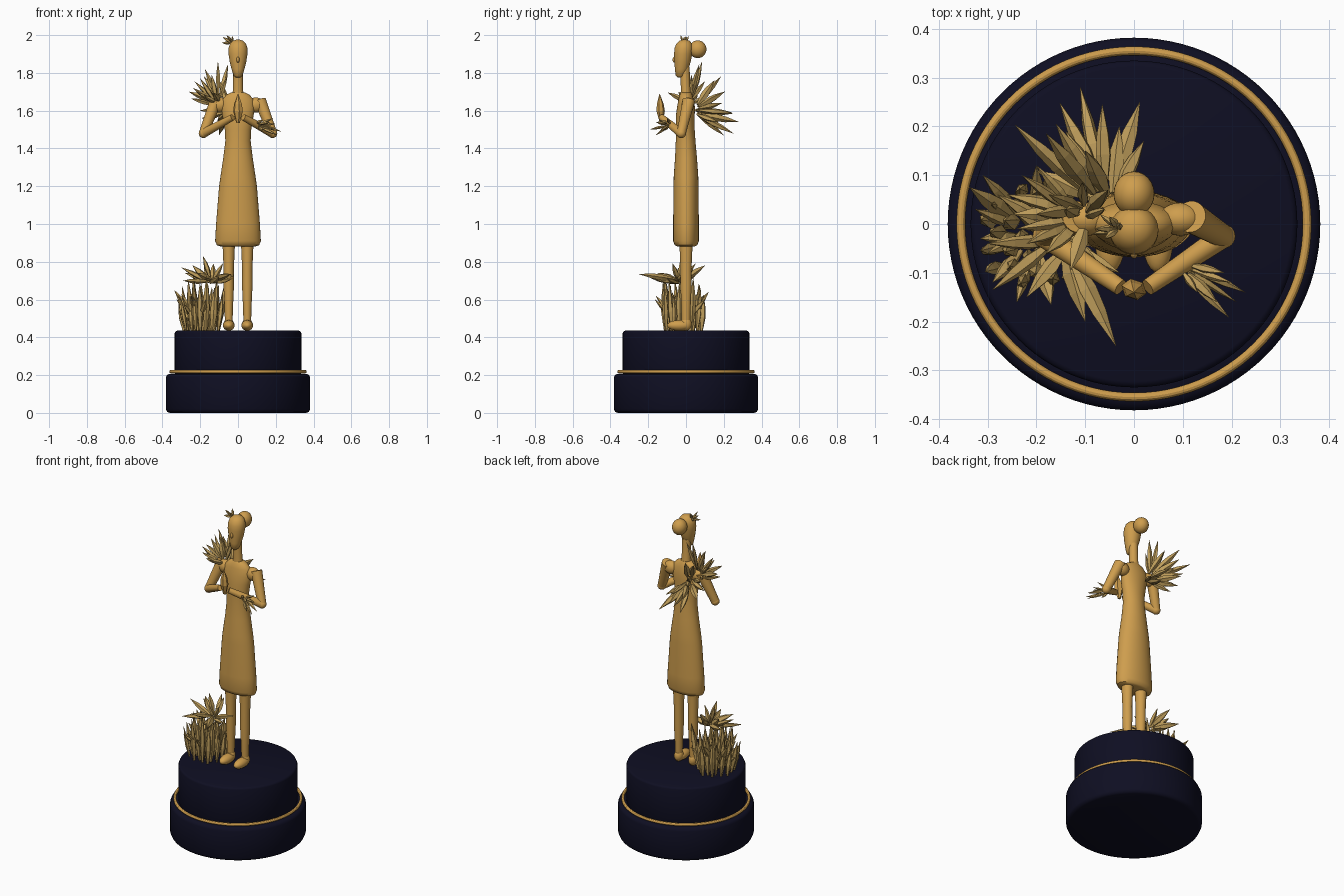
import bpy, bmesh, math, random
from mathutils import Vector

if "Cube" in bpy.data.objects:
    bpy.data.objects.remove(bpy.data.objects["Cube"])

random.seed(7)


def material(name, rgb):
    m = bpy.data.materials.new(name)
    m.diffuse_color = (*rgb, 1)
    m.use_nodes = True
    m.node_tree.nodes["Principled BSDF"].inputs["Base Color"].default_value = m.diffuse_color
    return m


GOLD = material("gold", (0.62, 0.34, 0.075))
PALE = material("pale gold", (0.52, 0.34, 0.105))
NAVY = material("navy", (0.0045, 0.0045, 0.016))


def finish(name, bm, mat, smooth=True):
    bmesh.ops.recalc_face_normals(bm, faces=bm.faces)
    me = bpy.data.meshes.new(name)
    bm.to_mesh(me)
    bm.free()
    me.materials.append(mat)
    ob = bpy.data.objects.new(name, me)
    bpy.context.collection.objects.link(ob)
    if smooth:
        bpy.ops.object.select_all(action='DESELECT')
        ob.select_set(True)
        bpy.context.view_layer.objects.active = ob
        bpy.ops.object.shade_smooth_by_angle(angle=math.radians(45))
    return ob


def loft(bm, rings, n=32):
    """rings: (centre, half-axis u, half-axis v); ends are capped."""
    loops = []
    for c, u, v in rings:
        loops.append([bm.verts.new(Vector(c) + Vector(u) * math.cos(2 * math.pi * i / n)
                                   + Vector(v) * math.sin(2 * math.pi * i / n)) for i in range(n)])
    for a, b in zip(loops, loops[1:]):
        for i in range(n):
            j = (i + 1) % n
            bm.faces.new((a[i], a[j], b[j], b[i]))
    bm.faces.new(loops[0][::-1])
    bm.faces.new(loops[-1])


def stack(name, rows, mat, x=0, n=32):
    """Upright elliptical loft from rows of (z, half width, half depth, y)."""
    bm = bmesh.new()
    loft(bm, [((x, y, z), (rx, 0, 0), (0, ry, 0)) for z, rx, ry, y in rows], n)
    return finish(name, bm, mat)


def ball(name, c, r, mat):
    bm = bmesh.new()
    bmesh.ops.create_uvsphere(bm, u_segments=24, v_segments=16, radius=1)
    for v in bm.verts:
        v.co = Vector(c) + Vector([v.co[i] * r[i] for i in range(3)])
    return finish(name, bm, mat)


def axes(d):
    u = d.orthogonal().normalized()
    return u, d.cross(u).normalized()


def limb(name, a, b, ra, rb):
    a, b = Vector(a), Vector(b)
    u, v = axes((b - a).normalized())
    bm = bmesh.new()
    loft(bm, [(a.lerp(b, t), u * (ra + (rb - ra) * t), v * (ra + (rb - ra) * t)) for t in (0, 0.5, 1)], 20)
    return finish(name, bm, GOLD)


def crystal(bm, a, b, r, sides=5):
    """Faceted blade: narrow root, wide belly, sharp tip."""
    a, b = Vector(a), Vector(b)
    u, v = axes((b - a).normalized())
    twist = random.uniform(0, 6.28)
    u, v = u * math.cos(twist) + v * math.sin(twist), v * math.cos(twist) - u * math.sin(twist)
    loft(bm, [(a, u * r * .35, v * r * .3), (a.lerp(b, .4), u * r, v * r * .8),
              (a.lerp(b, .65), u * r * .8, v * r * .65), (b, u * r * .03, v * r * .03)], sides)


def burst(name, root, tips, r, start=0.15, jitter=0.0):
    bm = bmesh.new()
    root = Vector(root)
    for t in tips:
        j = Vector([random.uniform(-jitter, jitter) for _ in range(3)])
        crystal(bm, root.lerp(Vector(t), start) + j, t, r * random.uniform(.8, 1.1))
    return finish(name, bm, PALE, False)


# plinth
def drum(name, z0, z1, r, b):
    stack(name, [(z0, r - b, r - b, 0), (z0 + b * .3, r - b * .3, r - b * .3, 0), (z0 + b, r, r, 0),
                 (z1 - b, r, r, 0), (z1 - b * .3, r - b * .3, r - b * .3, 0), (z1, r - b, r - b, 0)], NAVY, n=96)


drum("plinth_lower", 0, 0.207, 0.382, 0.02)
drum("plinth_upper", 0.2, 0.435, 0.335, 0.012)
bpy.ops.mesh.primitive_torus_add(major_radius=0.355, minor_radius=0.009, major_segments=96,
                                 minor_segments=12, location=(0, 0, 0.218))
bpy.context.object.name = "plinth_ring"
bpy.context.object.data.materials.append(GOLD)
bpy.ops.object.shade_smooth_by_angle()

# dress, torso and neck
stack("dress", [(0.882, .095, .048, 0), (0.888, .112, .06, 0), (0.91, .121, .068, 0), (1.0, .116, .068, 0),
                (1.2, .1, .066, 0), (1.25, .093, .065, 0), (1.35, .078, .058, 0), (1.44, .067, .052, -.002),
                (1.5, .07, .05, -.004), (1.57, .082, .05, -.004), (1.62, .09, .047, 0), (1.66, .082, .04, 0),
                (1.685, .06, .033, 0), (1.697, .035, .026, 0)], GOLD)
stack("neck", [(1.67, .034, .03, 0), (1.71, .026, .025, -.002), (1.83, .025, .025, -.006)], GOLD)

# head and hair bun
stack("head", [(1.775, .01, .012, -.03), (1.785, .023, .024, -.03), (1.82, .034, .036, -.023),
               (1.86, .044, .043, -.018), (1.90, .05, .048, -.015), (1.93, .05, .049, -.012),
               (1.955, .042, .041, -.01), (1.97, .027, .027, -.008), (1.976, .008, .008, -.008)], GOLD)
ball("nose", (0, -.06, 1.87), (.008, .011, .016), GOLD)
ball("hair_bun", (0, .062, 1.925), (.042, .046, .047), GOLD)

# mirrored limbs
for s, side in ((-1, "left"), (1, "right")):
    x = s * 0.049
    stack(side + "_leg", [(0.46, .02, .022, 0), (0.55, .022, .024, 0), (0.68, .028, .03, 0),
                          (0.76, .027, .029, 0), (0.92, .034, .036, 0)], GOLD, x, 20)
    ball(side + "_foot", (x, -.035, .463), (.031, .065, .028), GOLD)
    ball(side + "_heel", (x, 0, .47), (.026, .03, .035), GOLD)
    shoulder, elbow, wrist = (s * .118, .012, 1.63), (s * .183, -.025, 1.48), (s * .028, -.13, 1.565)
    ball(side + "_shoulder", (s * .095, .01, 1.63), (.045, .034, .04), GOLD)
    limb(side + "_upper_arm", (s * .116, .015, 1.655), elbow, .033, .024)
    ball(side + "_elbow", elbow, (.025, .025, .025), GOLD)
    limb(side + "_forearm", elbow, wrist, .024, .017)

# joined hands
bm = bmesh.new()
crystal(bm, (0, -.13, 1.535), (0, -.14, 1.69), .027, 6)
finish("joined_hands", bm, GOLD, False)

# crystals on the back and shoulder
burst("back_crystals", (-.05, .03, 1.6),
      [(-.11, .28, 1.54), (.012, .25, 1.48), (-.065, .245, 1.59), (-.152, .248, 1.585), (-.1, .2, 1.47),
       (-.19, .16, 1.56), (.02, .17, 1.54), (-.03, .2, 1.51), (-.2, .11, 1.6), (-.14, .19, 1.64),
       (-.244, .203, 1.70), (-.18, .185, 1.78), (-.16, .205, 1.70), (-.1, .15, 1.76)], .021, .2, .008)
burst("shoulder_crystals", (-.1, .02, 1.63),
      [(-.26, .06, 1.70), (-.25, .02, 1.665), (-.23, .1, 1.755), (-.2, .02, 1.77), (-.175, .06, 1.82),
       (-.106, .085, 1.86), (-.053, .07, 1.845), (-.14, .03, 1.79), (-.18, -.06, 1.68), (-.13, -.095, 1.695),
       (-.22, -.04, 1.7), (-.06, .03, 1.78), (-.2, .12, 1.68), (-.24, -.01, 1.72)], .017, .2, .008)

# crystals on the forearm
burst("forearm_crystals", (.1, -.085, 1.525),
      [(.228, -.14, 1.49), (.195, -.192, 1.50), (.13, -.14, 1.55), (.17, -.16, 1.54), (.2, -.12, 1.53),
       (.185, -.1, 1.56), (.13, -.13, 1.49), (.21, -.16, 1.47)], .011, .15, .006)

# small head ornament
burst("head_crystals", (-.03, -.01, 1.955),
      [(-.08, -.01, 1.99), (-.06, -.03, 2.0), (-.07, .02, 1.965), (-.03, 0, 1.995), (-.085, -.02, 1.96),
       (-.05, .015, 1.995)], .008)

# standing crystals on the plinth
bm = bmesh.new()
for i in range(34):
    a, q = i * 2.4, math.sqrt((i + .5) / 34)
    px, py = -.19 + .105 * q * math.cos(a), -.02 + .105 * q * math.sin(a)
    lean = 1.2 + random.uniform(-.1, .15)
    tip = (-.19 + .115 * q * math.cos(a) * lean, -.02 + .1 * q * math.sin(a) * lean,
           .435 + random.uniform(.17, .31))
    crystal(bm, (px, py, .43), tip, random.uniform(.014, .021))
finish("standing_crystals", bm, PALE, False)

# spreading crystals above them
burst("spreading_crystals", (-.14, -.03, .695),
      [(-.037, -.25, .735), (-.1, -.2, .72), (-.185, -.02, .83), (-.3, -.04, .77), (-.02, -.02, .73),
       (-.08, -.07, .79), (-.29, -.135, .70), (-.22, -.15, .74), (-.18, .1, .78), (-.28, .06, .74),
       (-.03, -.1, .71), (-.24, .02, .78), (-.13, .05, .79)], .02, .08, .01)

# outer leaning crystals
burst("outer_crystals", (-.2, -.02, .46),
      [(-.337, .075, .65), (-.325, .03, .6), (-.31, .1, .62), (-.3, -.06, .63), (-.24, -.16, .62),
       (-.17, -.165, .6), (-.29, -.12, .58), (-.2, .12, .64), (-.1, .1, .6), (-.315, -.03, .54)], .018, .35)
